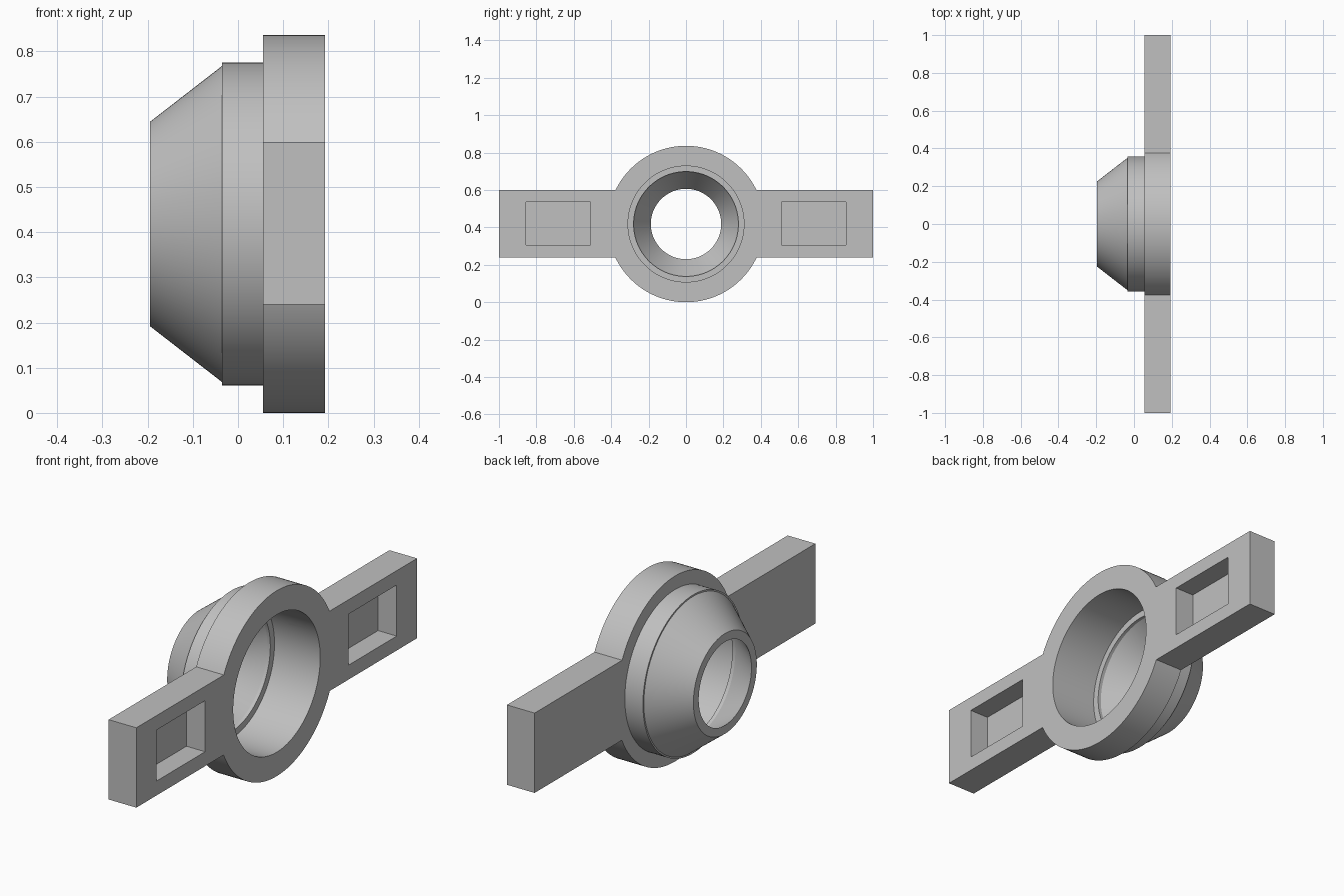
import bpy
import bmesh
from math import radians, pi
from mathutils import Matrix, Vector

cube = bpy.data.objects.get("Cube")
if cube:
    bpy.data.objects.remove(cube, do_unlink=True)

CENTRE_Z = 0.418
SEGMENTS = 128
FLANGE_BACK, FLANGE_FACE = 0.055, 0.193
FLANGE_RADIUS, BORE_RADIUS = 0.418, 0.31

grey = bpy.data.materials.new("plain grey")
grey.use_nodes = True
colour = (0.53, 0.53, 0.53, 1)
grey.diffuse_color = colour
grey.node_tree.nodes["Principled BSDF"].inputs["Base Color"].default_value = colour


def add_object(name, bm):
    bmesh.ops.recalc_face_normals(bm, faces=bm.faces[:])
    mesh = bpy.data.meshes.new(name)
    bm.to_mesh(mesh)
    bm.free()
    mesh.materials.append(grey)
    obj = bpy.data.objects.new(name, mesh)
    bpy.context.collection.objects.link(obj)
    return obj


def box(name, low, high):
    low, high = Vector(low), Vector(high)
    bm = bmesh.new()
    bmesh.ops.create_cube(bm, size=1, matrix=Matrix.Translation((low + high) / 2)
                          @ Matrix.Diagonal((*(high - low), 1)))
    return add_object(name, bm)


def disc(name, radius, x0, x1):
    bm = bmesh.new()
    place = Matrix.Translation(((x0 + x1) / 2, 0, CENTRE_Z)) @ Matrix.Rotation(pi / 2, 4, "Y")
    bmesh.ops.create_cone(bm, cap_ends=True, segments=SEGMENTS, radius1=radius,
                          radius2=radius, depth=x1 - x0, matrix=place)
    return add_object(name, bm)


def revolve(name, profile):
    """Turn (x, radius) points about the horizontal centre axis."""
    bm = bmesh.new()
    verts = [bm.verts.new((x, 0, CENTRE_Z + r)) for x, r in profile]
    edges = [bm.edges.new(pair) for pair in zip(verts, verts[1:])]
    bmesh.ops.spin(bm, geom=verts + edges, cent=(0, 0, CENTRE_Z), axis=(1, 0, 0),
                   angle=2 * pi, steps=SEGMENTS, use_duplicate=False)
    bmesh.ops.remove_doubles(bm, verts=bm.verts[:], dist=0.0001)
    return add_object(name, bm)


def combine(target, tool, operation):
    mod = target.modifiers.new(operation.lower(), "BOOLEAN")
    mod.operation = operation
    mod.object = tool
    mod.solver = "EXACT"
    bpy.context.view_layer.update()
    graph = bpy.context.evaluated_depsgraph_get()
    result = bpy.data.meshes.new_from_object(target.evaluated_get(graph))
    target.modifiers.clear()
    target.data = result
    bpy.data.objects.remove(tool, do_unlink=True)


# Round flange with a straight bar through it, bored out in the middle
flange = disc("winged_flange", FLANGE_RADIUS, FLANGE_BACK, FLANGE_FACE)
combine(flange, box("bar", (FLANGE_BACK, -1, 0.24), (FLANGE_FACE, 1, 0.60)), "UNION")
combine(flange, disc("bore", BORE_RADIUS, -0.1, 0.3), "DIFFERENCE")

# Rectangular blind pocket in each wing
for side in (-1, 1):
    inner, outer = sorted((side * 0.51, side * 0.855))
    pocket = box("pocket", (0.10, inner, 0.305), (0.3, outer, 0.535))
    combine(flange, pocket, "DIFFERENCE")

# Collar and tapered nozzle, with a stepped conical passage
nozzle = revolve("tapered_nozzle", [
    (FLANGE_BACK, 0.357), (-0.035, 0.357), (-0.035, 0.35),
    (-0.195, 0.226), (-0.195, 0.188),
    (-0.05, 0.28), (-0.035, 0.28),
    (-0.035, BORE_RADIUS), (FLANGE_BACK, BORE_RADIUS)])

# Smooth round walls, crisp edges
for obj in (flange, nozzle):
    bpy.ops.object.select_all(action="DESELECT")
    obj.select_set(True)
    bpy.context.view_layer.objects.active = obj
    bpy.ops.object.shade_smooth_by_angle(angle=radians(25))
